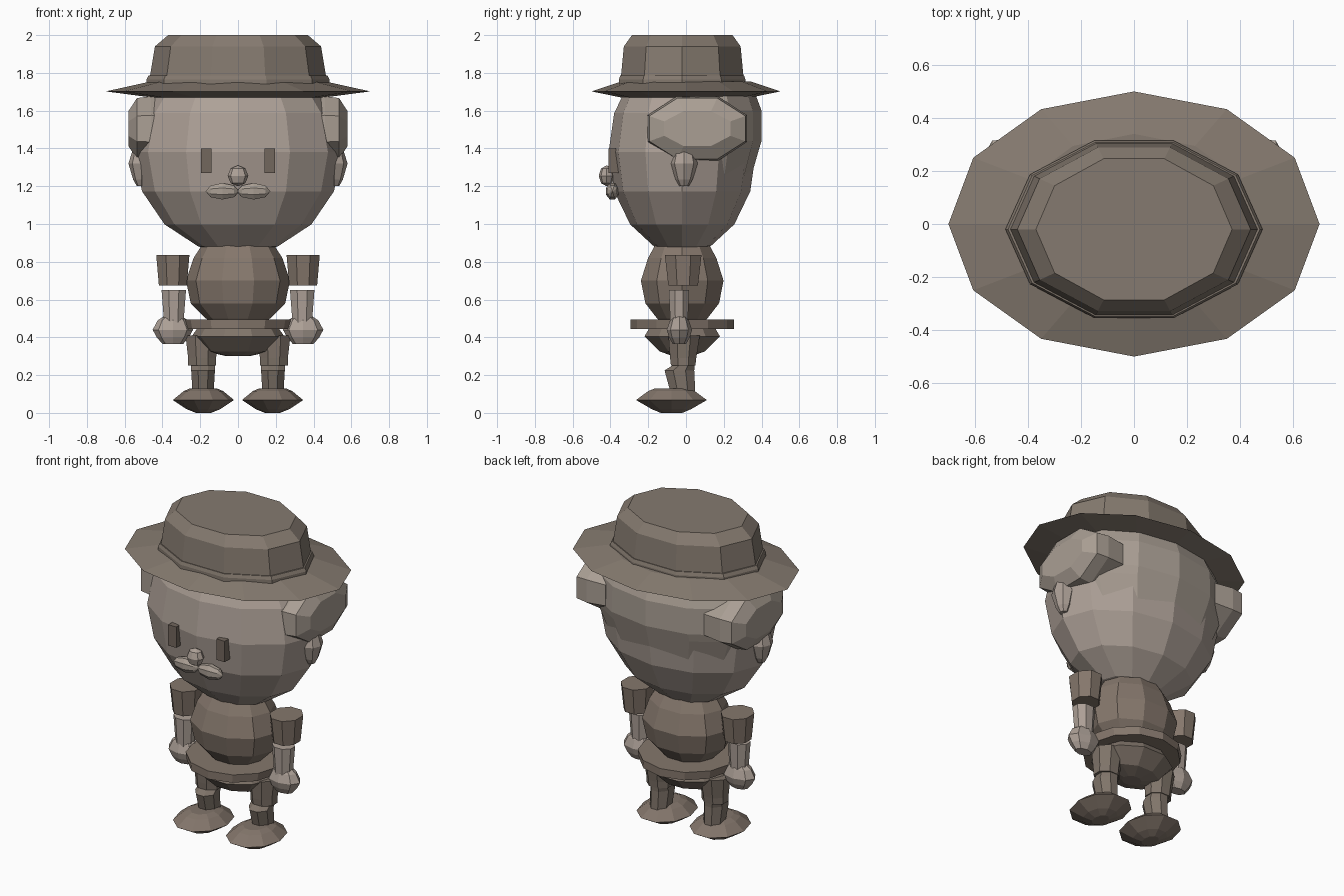
import bpy, bmesh, math
from mathutils import Vector


def material(name, rgb):
    m = bpy.data.materials.new(name)
    m.diffuse_color = (*rgb, 1)
    return m


SKIN = material("skin", (0.42, 0.355, 0.31))
HAIR = material("grey hair", (0.40, 0.345, 0.295))
HAT = material("hat felt", (0.235, 0.195, 0.160))
SHIRT = material("shirt", (0.235, 0.185, 0.150))
TROUSER = material("trousers", (0.215, 0.175, 0.143))
SHOE = material("shoe leather", (0.225, 0.178, 0.145))
DARK = material("eye brown", (0.17, 0.135, 0.11))


def stack(name, rows, n, mat, at=(0, 0, 0), phase=0.0, sideways=0):
    """Closed solid from elliptical rings (height, rx, ry, y shift).
    sideways = +1/-1 lays the height axis along x."""
    bm = bmesh.new()
    rings = []
    for row in rows:
        z, rx, ry = row[:3]
        dy = row[3] if len(row) > 3 else 0
        ring = []
        for i in range(n):
            a = 2 * math.pi * (i + phase) / n
            p = Vector((rx * math.cos(a), ry * math.sin(a) + dy, z))
            if sideways:
                p = Vector((sideways * p.z, p.x, p.y))
            ring.append(bm.verts.new(p + Vector(at)))
        rings.append(ring)
    for lo, hi in zip(rings, rings[1:]):
        for i in range(n):
            j = (i + 1) % n
            bm.faces.new((lo[i], lo[j], hi[j], hi[i]))
    bm.faces.new(rings[0][::-1])
    bm.faces.new(rings[-1])
    bmesh.ops.recalc_face_normals(bm, faces=bm.faces)
    me = bpy.data.meshes.new(name)
    bm.to_mesh(me)
    bm.free()
    me.materials.append(mat)
    ob = bpy.data.objects.new(name, me)
    bpy.context.collection.objects.link(ob)
    return ob


def ball(name, at, r, n, rings, mat, phase=0.0, sideways=0):
    """Low-poly ellipsoid with tiny end caps."""
    rows = []
    for k in range(rings + 1):
        t = math.pi * k / rings
        s = max(math.sin(t), 0.02)
        rows.append((-r[2] * math.cos(t), r[0] * s, r[1] * s))
    return stack(name, rows, n, mat, at, phase, sideways)


# Head and back hair
ball("head", (0, -0.02, 1.38), (0.55, 0.39, 0.54), 12, 8, SKIN)
stack("back_hair", [(1.20, 0.44, 0.27), (1.39, 0.52, 0.325), (1.44, 0.53, 0.34),
                    (1.60, 0.52, 0.34), (1.68, 0.48, 0.31), (1.74, 0.40, 0.25)],
      12, HAIR, (0, 0.06, 0))

# Face
ball("nose", (0, -0.42, 1.255), (0.055, 0.042, 0.055), 8, 4, SKIN)

# Hat
stack("hat_brim", [(1.665, 0.42, 0.32), (1.702, 0.70, 0.50), (1.755, 0.46, 0.34)], 12, HAT)
stack("hat_band", [(1.73, 0.485, 0.352), (1.765, 0.485, 0.352), (1.785, 0.475, 0.345)],
      10, HAT, (0, -0.02, 0))
stack("hat_crown", [(1.73, 0.475, 0.345), (1.79, 0.465, 0.34), (1.94, 0.44, 0.325),
                    (2.0, 0.37, 0.28)], 10, HAT, (0, -0.02, 0))

# Torso, jacket hem and hips
stack("torso", [(0.48, 0.14, 0.12), (0.50, 0.17, 0.14), (0.58, 0.25, 0.205),
                (0.70, 0.275, 0.23), (0.82, 0.235, 0.19), (0.89, 0.19, 0.15)],
      10, SHIRT, (0, -0.02, 0))
stack("jacket_hem", [(0.445, 0.28, 0.275), (0.495, 0.29, 0.275)], 12, SHIRT, (0, -0.02, 0))
stack("hips", [(0.30, 0.06, 0.05), (0.325, 0.17, 0.125), (0.405, 0.245, 0.21),
               (0.47, 0.20, 0.17)], 10, TROUSER, (0, -0.02, 0))

# Paired parts
for s, side in ((-1, "left"), (1, "right")):
    # Head details
    stack("hair_lobe_" + side, [(0.34, 0.27, 0.17), (0.46, 0.285, 0.185),
                                (0.535, 0.275, 0.175), (0.58, 0.19, 0.10)],
          8, HAIR, (0, 0.06, 1.505), 0.5, s)
    stack("ear_" + side, [(1.20, 0.025, 0.025), (1.235, 0.045, 0.045), (1.32, 0.07, 0.072),
                          (1.385, 0.05, 0.055), (1.41, 0.025, 0.03)],
          8, SKIN, (s * 0.51, -0.01, 0))
    q = math.sqrt(2)
    stack("eye_" + side, [(1.27, 0.028 * q, 0.03 * q), (1.40, 0.028 * q, 0.03 * q)],
          4, DARK, (s * 0.167, -0.38, 0), 0.5)
    ball("moustache_" + side, (s * 0.083, -0.39, 1.173), (0.036, 0.047, 0.088),
         8, 4, HAIR, 0.5, s)

    # Arm
    stack("sleeve_" + side, [(0.675, 0.08, 0.085), (0.835, 0.095, 0.105)],
          8, SHIRT, (s * 0.345, -0.015, 0), 0.5)
    stack("forearm_" + side, [(0.47, 0.055, 0.05), (0.65, 0.07, 0.058)],
          8, SKIN, (s * 0.34, -0.037, 0), 0.5)
    stack("hand_" + side, [(0.365, 0.055, 0.035), (0.40, 0.085, 0.055), (0.44, 0.107, 0.067),
                           (0.49, 0.08, 0.05), (0.51, 0.05, 0.04)],
          8, SKIN, (s * 0.345, -0.035, 0))

    # Leg
    stack("thigh_" + side, [(0.25, 0.08, 0.07, -0.015), (0.29, 0.08, 0.075, -0.015),
                            (0.41, 0.095, 0.09, -0.01)],
          8, TROUSER, (s * 0.19, 0, 0), 0.5)
    stack("shin_" + side, [(0.10, 0.06, 0.07, -0.015), (0.225, 0.068, 0.085, -0.035),
                           (0.255, 0.068, 0.06, -0.01)],
          8, TROUSER, (s * 0.185, 0, 0), 0.5)
    stack("shoe_" + side, [(0.0, 0.04, 0.06), (0.02, 0.09, 0.11), (0.068, 0.162, 0.197),
                           (0.115, 0.105, 0.13), (0.13, 0.07, 0.09)],
          10, SHOE, (s * 0.183, -0.077, 0))
